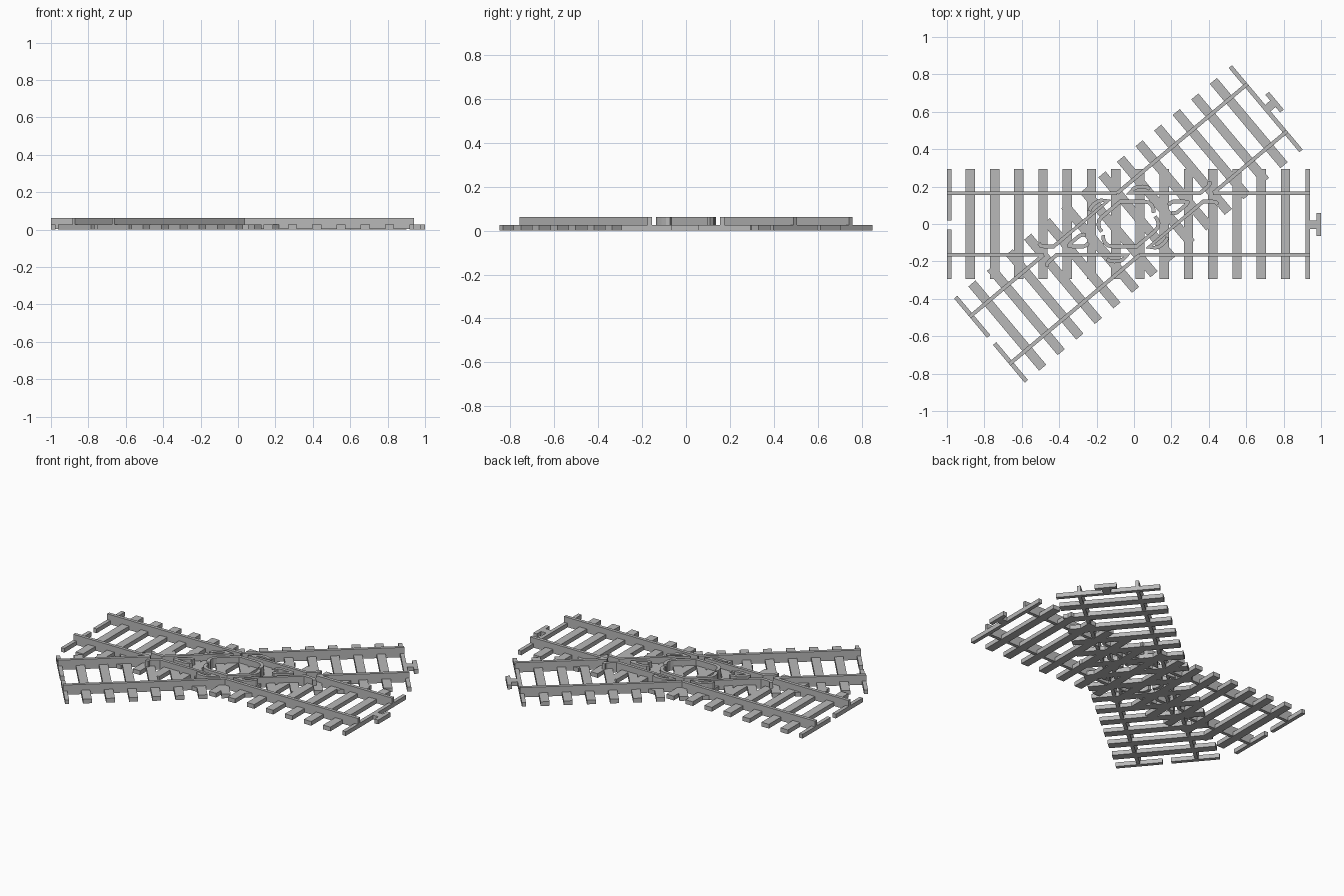
import bpy, bmesh, math
from mathutils import Vector, Matrix

if "Cube" in bpy.data.objects:
    bpy.data.objects.remove(bpy.data.objects["Cube"])

CENTER = Vector((-0.03, 0.0, 0.0))
ANGLE = math.radians(40)          # angle between the two tracks
RAIL_Y, RAIL_W, RAIL_TOP = 0.165, 0.02, 0.062
TIE_TOP, TIE_HALF = 0.026, 0.294

grey = bpy.data.materials.new("track_grey")
grey.diffuse_color = (0.48, 0.48, 0.48, 1)
grey.use_nodes = True
grey.node_tree.nodes["Principled BSDF"].inputs["Base Color"].default_value = grey.diffuse_color


def finish(name, bm):
    bmesh.ops.recalc_face_normals(bm, faces=bm.faces)
    me = bpy.data.meshes.new(name)
    bm.to_mesh(me)
    bm.free()
    me.materials.append(grey)
    ob = bpy.data.objects.new(name, me)
    ob.location = CENTER
    bpy.context.collection.objects.link(ob)
    return ob


def box(bm, x0, x1, y0, y1, z0, z1, rot):
    m = (Matrix.Rotation(rot, 4, 'Z')
         @ Matrix.Translation(((x0 + x1) / 2, (y0 + y1) / 2, (z0 + z1) / 2))
         @ Matrix.Diagonal((x1 - x0, y1 - y0, z1 - z0, 1)))
    bmesh.ops.create_cube(bm, size=1, matrix=m)


def ribbon(bm, pts, width=RAIL_W, z0=0.002, z1=RAIL_TOP):
    """Rail with a rectangular section and mitred corners along a flat path."""
    pts = [Vector(p) for p in pts]
    rings = []
    for i, p in enumerate(pts):
        a = (p - pts[i - 1]).normalized() if i else None
        b = (pts[i + 1] - p).normalized() if i < len(pts) - 1 else None
        a, b = a or b, b or a
        t = (a + b).normalized()
        n = Vector((-t.y, t.x)) * (width / 2 / max(t.dot(a), 0.5))
        rings.append([bm.verts.new((q.x, q.y, z)) for q, z in
                      ((p + n, z0), (p - n, z0), (p - n, z1), (p + n, z1))])
    for r, s in zip(rings, rings[1:]):
        for k in range(4):
            bm.faces.new((r[k], r[(k + 1) % 4], s[(k + 1) % 4], s[k]))
    bm.faces.new(rings[0])
    bm.faces.new(rings[-1][::-1])


def mirror(pts, axis):
    """Reflect a path about a line through the centre."""
    c, s = math.cos(2 * axis), math.sin(2 * axis)
    return [(c * x + s * y, s * x - c * y) for x, y in pts]


def turn(pts):
    return [(-x, -y) for x, y in pts]


# sleepers, end plates and connector of each track
for label, rot in (("straight", 0), ("diagonal", ANGLE)):
    bm = bmesh.new()
    for i in range(14):
        x = -0.845 + i * 0.1296
        box(bm, x - 0.025, x + 0.025, -TIE_HALF, TIE_HALF, 0, TIE_TOP, rot)
    finish(label + "_sleepers", bm)

    bm = bmesh.new()
    box(bm, -0.97, -0.947, 0.02, TIE_HALF, 0, TIE_TOP, rot)
    box(bm, -0.97, -0.947, -TIE_HALF, -0.03, 0, TIE_TOP, rot)
    box(bm, 0.947, 0.97, -TIE_HALF, TIE_HALF, 0, TIE_TOP, rot)
    finish(label + "_end_plates", bm)

    bm = bmesh.new()
    box(bm, 0.968, 1.007, -0.027, 0.018, 0, TIE_TOP, rot)
    box(bm, 1.005, 1.03, -0.065, 0.058, 0, TIE_TOP, rot)
    finish(label + "_connector", bm)

# crossing points of the rails
half = ANGLE / 2
acute_x = RAIL_Y / math.tan(half)
obtuse_x = -RAIL_Y * math.tan(half)

outer_left = [(-0.97, RAIL_Y), (obtuse_x, RAIL_Y)]
outer_right = [(acute_x, RAIL_Y), (0.97, RAIL_Y)]
# rail between the crossings, both ends bent into wing rails
wing = [(0.115, 0.187), (0.10, 0.196), (0.075, 0.20), (0.048, 0.198),
        (0.03, 0.19), (0.005, RAIL_Y), (acute_x - 0.07, RAIL_Y),
        (acute_x - 0.03, 0.199), (acute_x - 0.02, 0.212), (acute_x - 0.02, 0.228)]

for label, flip in (("straight", False), ("diagonal", True)):
    for name, path in (("outer_rails_a", outer_left), ("outer_rails_b", outer_right),
                       ("wing_rails", wing)):
        bm = bmesh.new()
        p = mirror(path, half) if flip else path
        ribbon(bm, p)
        ribbon(bm, turn(p))
        finish(label + "_" + name, bm)

# guard rails inside the diamond, curled at their ends
g = 0.12
obtuse = [(0.135, 0.06), (0.134, 0.08), (0.126, 0.10), (0.108, 0.115), (0.085, g)]
obtuse_guard = (obtuse + [(-g * math.tan(half), g)]
                + mirror(obtuse, half + math.pi / 2)[::-1])
acute = [(0.215, 0.10), (0.222, 0.112), (0.24, g)]
acute_guard = acute + [(g / math.tan(half) - 0.03, g)]
tip = [(g / math.tan(half) - 0.03, g), (g / math.tan(half) - 0.012, g - 0.004)]
acute_guard = acute + tip + mirror(acute + tip, half)[::-1]

for name, path in (("centre_guards", obtuse_guard), ("frog_guards", acute_guard)):
    bm = bmesh.new()
    ribbon(bm, path)
    ribbon(bm, turn(path))
    finish(name, bm)
